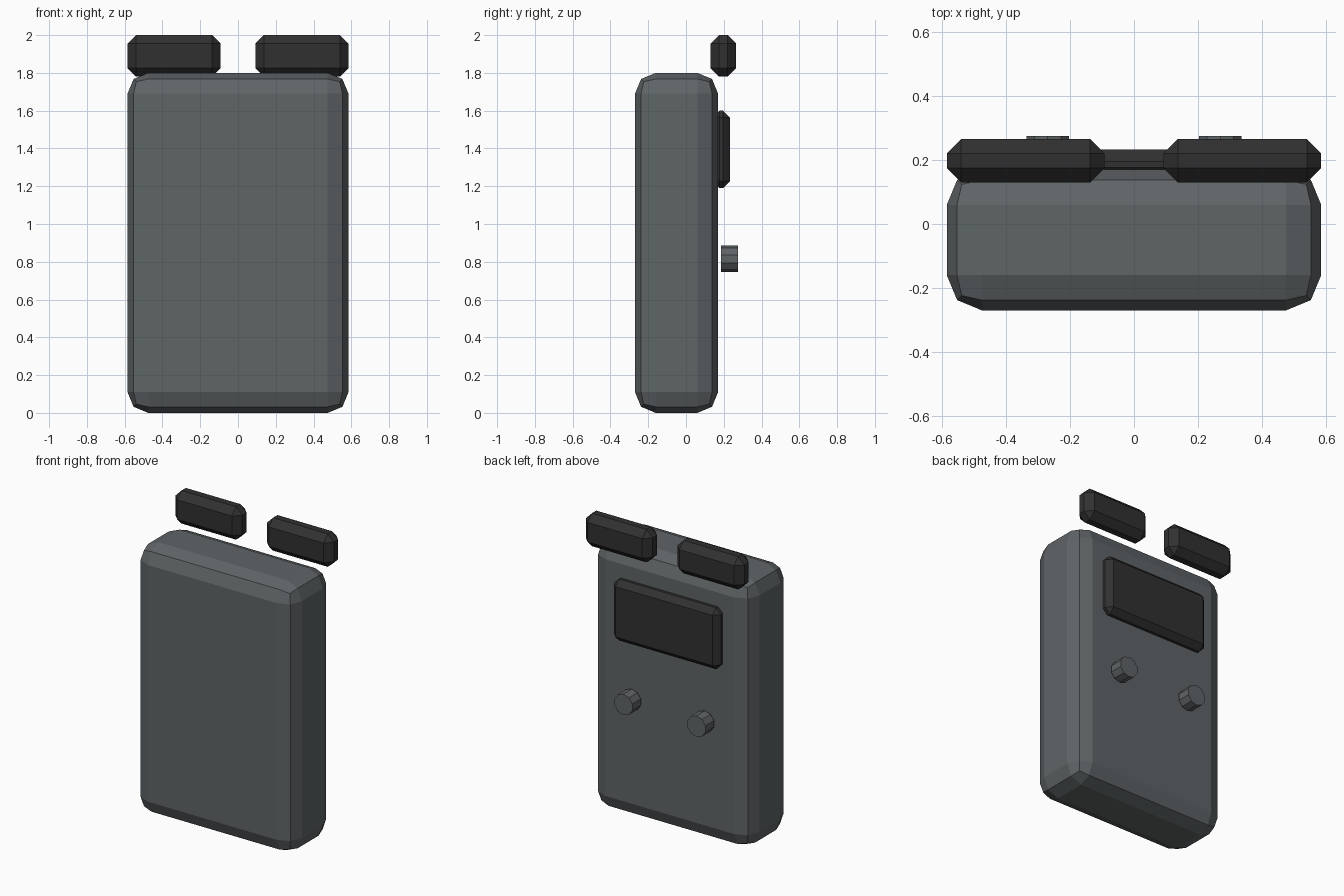
import bpy
import math
from mathutils import Vector

cube = bpy.data.objects.get("Cube")
if cube:
    bpy.data.objects.remove(cube, do_unlink=True)


def make_material(name, color):
    mat = bpy.data.materials.new(name)
    mat.use_nodes = True
    mat.diffuse_color = (*color, 1)
    mat.node_tree.nodes["Principled BSDF"].inputs["Base Color"].default_value = (*color, 1)
    return mat


grey = make_material("slate_grey", (0.115, 0.128, 0.134))
dark = make_material("dark_grey", (0.03, 0.03, 0.03))


def bevelled_box(name, low, high, bevel, segments, mat):
    """Box between two corners, with chamfered or rounded edges."""
    low, high = Vector(low), Vector(high)
    bpy.ops.mesh.primitive_cube_add(size=1, location=(low + high) / 2)
    box = bpy.context.object
    box.name = name
    box.scale = high - low
    bpy.ops.object.transform_apply(location=False, rotation=False, scale=True)
    mod = box.modifiers.new("Edges", "BEVEL")
    mod.width = bevel
    mod.segments = segments
    box.data.materials.append(mat)
    return box


# Main case and the raised panel on its back
bevelled_box("case", (-0.585, -0.27, 0), (0.585, 0.17, 1.8), 0.11, 2, grey)
bevelled_box("back_panel", (-0.395, 0.14, 1.19), (0.395, 0.233, 1.6), 0.037, 1, dark)

for side, sign in (("left", 1), ("right", -1)):
    # Bars floating above the back edge
    x_near, x_far = sorted((sign * 0.092, sign * 0.585))
    bevelled_box(side + "_top_bar", (x_near, 0.13, 1.78), (x_far, 0.266, 2.0), 0.045, 1, dark)

    # Ten-sided knobs on the back
    bpy.ops.mesh.primitive_cylinder_add(
        vertices=10, radius=0.07, depth=0.09,
        location=(sign * 0.27, 0.23, 0.815), rotation=(math.pi / 2, 0, 0))
    knob = bpy.context.object
    knob.name = side + "_knob"
    knob.data.materials.append(grey)
